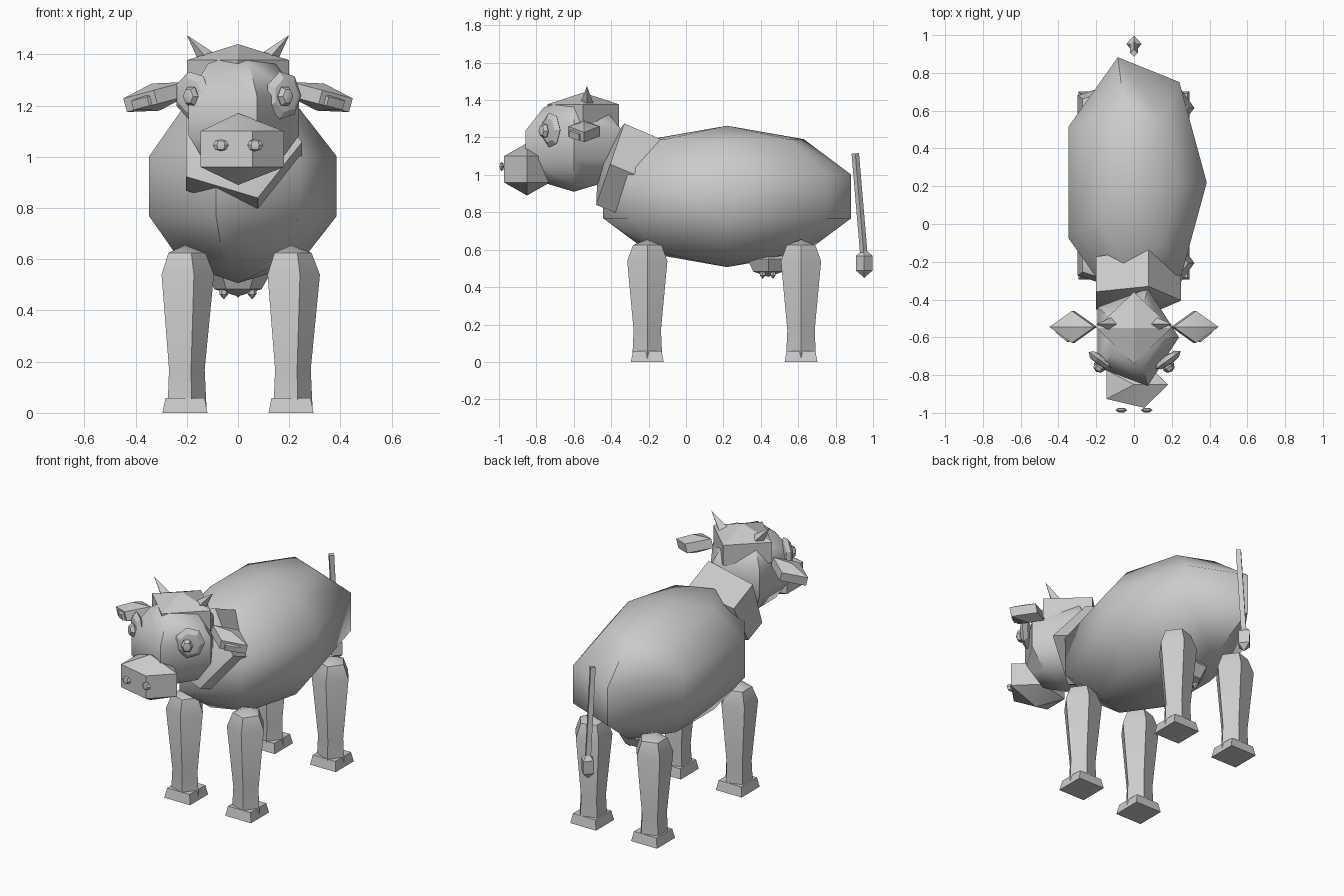
import bpy, bmesh
from math import sin, cos, pi, radians
from mathutils import Vector, Matrix, Euler

cube = bpy.data.objects.get("Cube")
if cube:
    bpy.data.objects.remove(cube)

grey = bpy.data.materials.new("clay_grey")
grey.use_nodes = True
COLOUR = (0.6, 0.6, 0.6, 1)
grey.diffuse_color = COLOUR
grey.node_tree.nodes["Principled BSDF"].inputs["Base Color"].default_value = COLOUR


def loft(name, rings, smooth=30):
    """Skin rings of points; a ring of one point is a tip."""
    bm = bmesh.new()
    loops = [[bm.verts.new(p) for p in ring] for ring in rings]
    for a, b in zip(loops, loops[1:]):
        n = max(len(a), len(b))
        for i in range(n):
            j = (i + 1) % n
            quad = [a[i % len(a)], a[j % len(a)], b[j % len(b)], b[i % len(b)]]
            bm.faces.new(list(dict.fromkeys(quad)))
    for end in (loops[0], loops[-1]):
        if len(end) > 2:
            bm.faces.new(end)
    bmesh.ops.recalc_face_normals(bm, faces=bm.faces)
    mesh = bpy.data.meshes.new(name)
    bm.to_mesh(mesh)
    bm.free()
    mesh.shade_smooth()
    mesh.set_sharp_from_angle(angle=radians(smooth))
    mesh.materials.append(grey)
    obj = bpy.data.objects.new(name, mesh)
    bpy.context.scene.collection.objects.link(obj)
    return obj


def lathe(name, profile, sides, loc, size=(1, 1, 1), rot=None, smooth=30, turn=0):
    """Turn a (radius, height) profile into a faceted solid."""
    rot = rot or Matrix.Identity(3)
    rings = []
    for r, h in profile:
        angles = [turn + 2 * pi * i / sides for i in range(sides if r > 1e-5 else 1)]
        rings.append([Vector(loc) + rot @ Vector((r * cos(a) * size[0], r * sin(a) * size[1], h * size[2]))
                      for a in angles])
    return loft(name, rings, smooth)


def ball(name, loc, size, sides, bands, rot=None, smooth=30):
    profile = [(sin(pi * k / bands), cos(pi * k / bands)) for k in range(bands + 1)]
    return lathe(name, profile, sides, loc, size, rot, smooth)


def tilt(x=0, y=0, z=0):
    return Euler((radians(x), radians(y), radians(z))).to_matrix()


# Trunk
ball("body", (0, 0.22, 0.885), (0.405, 0.715, 0.378), 7, 5, smooth=50)

# Neck: two tilted rings with capped ends
def neck_ring(y, z, up):
    up = Vector(up).normalized()
    return [Vector((0.25 * cos(a), y, z)) + up * 0.242 * sin(a)
            for a in (2 * pi * i / 5 for i in range(5))]

loft("neck", [[Vector((0, -0.47, 1.08))], neck_ring(-0.405, 1.057, (0, 0.15, 0.435)),
              neck_ring(-0.245, 0.99, (0, 0.23, 0.395)), [Vector((0, -0.16, 0.96))]])

# Head
ball("head", (0, -0.6, 1.16), (0.25, 0.285, 0.25), 5, 5, smooth=50)
ball("crown", (0, -0.55, 1.315), (0.23, 0.22, 0.125), 4, 3)
ball("muzzle", (0, -0.85, 1.03), (0.208, 0.15, 0.14), 5, 3)

# Paired features of the head
for side, label in ((1, "left"), (-1, "right")):
    ear_tilt = tilt(y=15 * side)
    ball(label + "_ear", (0.322 * side, -0.545, 1.233), (0.142, 0.098, 0.055), 4, 3, ear_tilt)
    ball(label + "_inner_ear", (0.35 * side, -0.572, 1.217), (0.075, 0.06, 0.036), 4, 3, ear_tilt)

    lean = Vector((0.09 * side, 0, 0.105))
    lathe(label + "_horn", [(0.04, 0), (0, lean.length)], 4, (0.11 * side, -0.53, 1.37),
          rot=lean.to_track_quat("Z", "Y").to_matrix())

    gaze = Vector((0.58 * side, -0.81, 0)).to_track_quat("Z", "Y").to_matrix()
    ball(label + "_eye", (0.178 * side, -0.722, 1.24), (0.085, 0.095, 0.028), 7, 4, gaze)
    ball(label + "_pupil", (0.183 * side, -0.757, 1.236), (0.034, 0.042, 0.03), 6, 4, gaze)

    ball(label + "_nostril", (0.067 * side, -0.985, 1.045), (0.031, 0.014, 0.024), 6, 4)

# Legs and hooves
LEG = [(0, 0.655), (0.08, 0.625), (0.113, 0.54), (0.077, 0.17), (0.085, 0)]
HOOF = [(0.108, 0.058), (0.124, 0)]
for end, y in (("front", -0.207), ("back", 0.615)):
    for label, x in (("left", 0.207), ("right", -0.207)):
        lathe(f"{end}_{label}_leg", LEG, 5, (x, y, 0))
        lathe(f"{end}_{label}_hoof", HOOF, 4, (x, y, 0), turn=pi / 4)

# Udder and teats
ball("udder", (0, 0.44, 0.55), (0.13, 0.13, 0.095), 6, 4)
for x in (-0.055, 0.055):
    for y in (0.41, 0.465):
        ball("teat", (x, y, 0.48), (0.019, 0.019, 0.036), 6, 3)

# Tail and its tuft
rise = Vector((0, -0.045, 0.53))
lathe("tail", [(0.02, 0), (0.02, rise.length)], 4, (0, 0.95, 0.585),
      rot=rise.to_track_quat("Z", "Y").to_matrix())
ball("tail_tuft", (0, 0.953, 0.528), (0.048, 0.052, 0.078), 4, 3)
